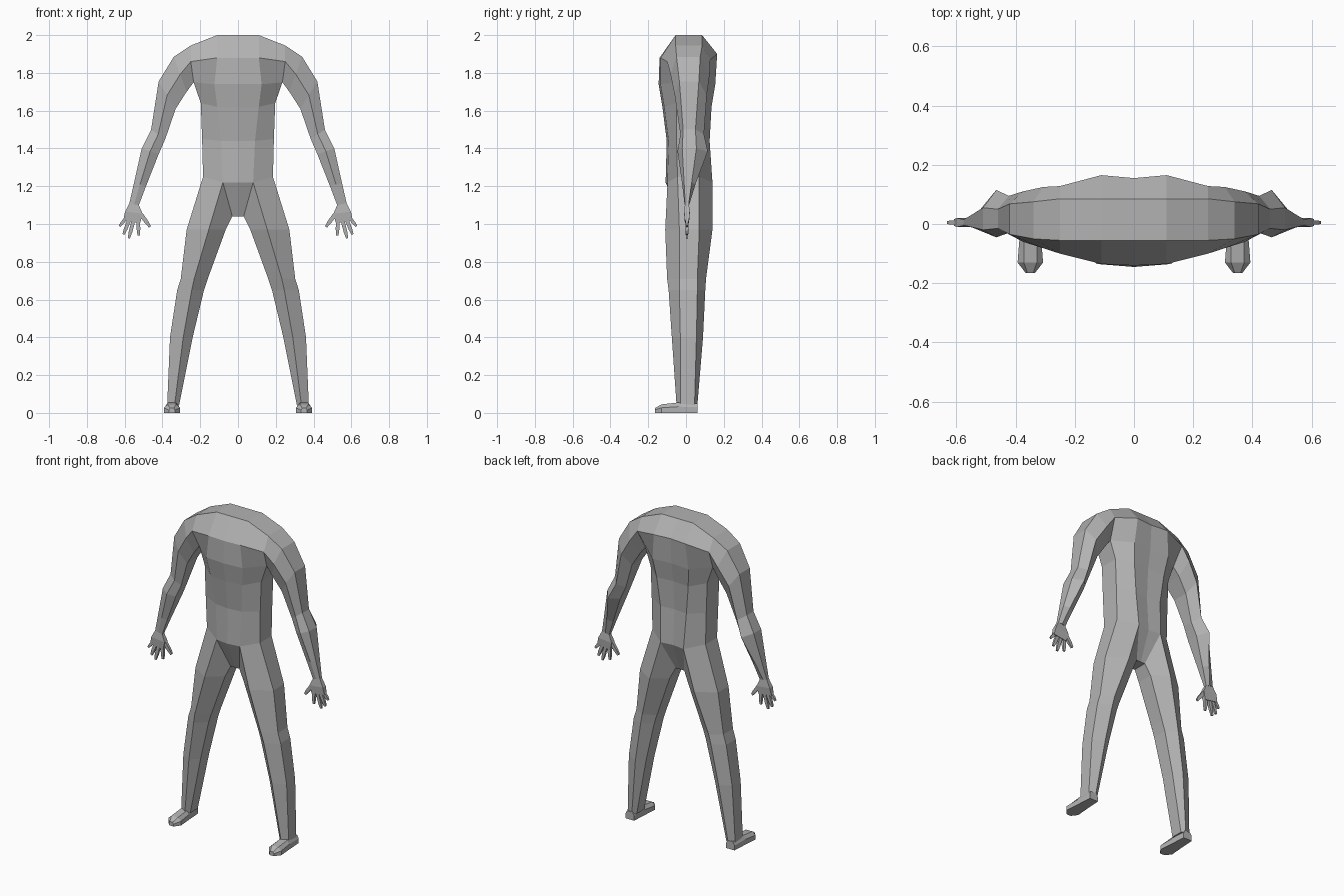
import bpy, bmesh
from mathutils import Vector

if "Cube" in bpy.data.objects:
    bpy.data.objects.remove(bpy.data.objects["Cube"])

grey = bpy.data.materials.new("plain grey")
grey.diffuse_color = (0.45, 0.45, 0.45, 1)
grey.use_nodes = True
grey.node_tree.nodes["Principled BSDF"].inputs["Base Color"].default_value = grey.diffuse_color


def face(bm, *pts):
    bm.faces.new([bm.verts.new(p) for p in pts])


def loft(bm, rings, cap_start=False, cap_end=True):
    """Join closed rings of points with quads."""
    for a, b in zip(rings, rings[1:]):
        n = len(a)
        for i in range(n):
            j = (i + 1) % n
            face(bm, a[i], a[j], b[j], b[i])
    if cap_start:
        face(bm, *rings[0])
    if cap_end:
        face(bm, *rings[-1])


def finish(bm, name):
    """Weld one half of the part and mirror it across x."""
    bmesh.ops.remove_doubles(bm, verts=bm.verts, dist=0.0005)
    bmesh.ops.recalc_face_normals(bm, faces=bm.faces)
    me = bpy.data.meshes.new(name)
    bm.to_mesh(me)
    bm.free()
    me.materials.append(grey)
    ob = bpy.data.objects.new(name, me)
    bpy.context.collection.objects.link(ob)
    mod = ob.modifiers.new("Mirror", 'MIRROR')
    mod.use_clip = True
    return ob


body = bmesh.new()


# --- torso: half rows running centre front -> side -> centre back
def torso_row(z, zs, xa, w, front, back, side_f, side_b):
    return [(0, front, z), (xa, front + .01, z), (w, side_f, zs),
            (w, side_b, zs), (xa, back, z), (0, back - .01, z)]


collar = [(0, -.14, 1.88), (.11, -.135, 1.88), (.25, -.1, 1.86),
          (.25, .128, 1.87), (.11, .165, 1.9), (0, .155, 1.9)]
rows = [collar,
        torso_row(1.74, 1.75, .125, .235, -.145, .155, -.05, .07),
        torso_row(1.62, 1.64, .11, .197, -.125, .135, -.05, .07),
        torso_row(1.44, 1.45, .09, .19, -.102, .125, -.05, .07),
        torso_row(1.22, 1.25, .08, .185, -.108, .14, -.045, .07)]
for r, (a, b) in enumerate(zip(rows, rows[1:])):
    for i in range(5):
        if r == 0 and i == 2:      # armhole stays open
            continue
        face(body, a[i], a[i + 1], b[i + 1], b[i])

# --- shoulder yoke: front slope, flat top, back slope
top_f = [(0, -.055, 2), (.11, -.055, 2), (.25, -.055, 1.945)]
top_b = [(x, .085, z) for x, _, z in top_f]
strips = [collar[:3], top_f, top_b, collar[:2:-1]]
for a, b in zip(strips, strips[1:]):
    for i in range(2):
        face(body, a[i], a[i + 1], b[i + 1], b[i])


# --- arm: six-sided rings from armhole to wrist
def arm_ring(ox, oz, ix, iz, tf, tb, f, b):
    mx, mz = (ox + ix) / 2, (oz + iz) / 2
    return [(ox, tf, oz), (ox, tb, oz), (mx, b, mz),
            (ix, tb, iz), (ix, tf, iz), (mx, f, mz)]


armhole = [top_f[2], top_b[2], collar[3], rows[1][3], rows[1][2], collar[2]]
loft(body, [armhole,
            arm_ring(.34, 1.885, .272, 1.70, -.05, .075, -.082, .125),
            arm_ring(.42, 1.755, .33, 1.61, -.035, .068, -.06, .11),
            arm_ring(.46, 1.50, .385, 1.45, -.015, .05, -.03, .095),
            arm_ring(.51, 1.40, .42, 1.37, -.02, .055, -.045, .115),
            arm_ring(.55, 1.22, .487, 1.20, -.01, .03, -.02, .05),
            arm_ring(.575, 1.11, .525, 1.10, -.004, .015, -.008, .018)])

# --- hip and crotch panels
hip = rows[-1]
cf, cb = (.03, -.03, 1.04), (.03, .06, 1.04)
mf, mb = (0, -.03, 1.04), (0, .06, 1.04)
face(body, hip[0], hip[1], cf, mf)
face(body, hip[5], hip[4], cb, mb)
face(body, mf, cf, cb, mb)


# --- leg: six-sided rings from hip to ankle
def leg_ring(z, xi, xm, xo, f, b, sf, sb):
    return [(xm, f, z), (xo, sf, z), (xo, sb, z),
            (xm, b, z), (xi, sb, z), (xi, sf, z)]


loft(body, [[hip[1], hip[2], hip[3], hip[4], cb, cf],
            leg_ring(.97, .065, .155, .272, -.11, .14, -.035, .07),
            leg_ring(.71, .16, .232, .303, -.1, .106, -.035, .06),
            leg_ring(.65, .18, .245, .322, -.092, .102, -.035, .06),
            leg_ring(.40, .24, .29, .36, -.075, .09, -.03, .055),
            leg_ring(.04, .312, .336, .375, -.05, .06, -.03, .045)])
finish(body, "body")

# --- foot: six-sided sections from heel to toe
foot = bmesh.new()
sections = []
for y, wide, flat, h in [(.06, .03, .02, .05), (-.04, .036, .022, .055),
                         (-.13, .043, .022, .045), (-.165, .016, .01, .025)]:
    sections.append([(.35 + x, y, z) for x, z in
                     [(-wide, .0), (wide, .0), (wide, h * .6),
                      (flat, h), (-flat, h), (-wide, h * .6)]])
loft(foot, sections, True)
finish(foot, "foot")


# --- hand: flat palm with four fingers and a thumb
def slab(xl, zl, xr, zr, t):
    return [(xl, .005 - t, zl), (xr, .005 - t, zr),
            (xr, .005 + t, zr), (xl, .005 + t, zl)]


hand = bmesh.new()
loft(hand, [slab(.525, 1.10, .575, 1.11, .010),
            slab(.505, 1.055, .598, 1.065, .015),
            slab(.518, 1.005, .608, 1.018, .011)], True)


def finger(x0, z0, x1, z1, r):
    a, b = Vector((x0, 0, z0)), Vector((x1, 0, z1))
    d = (b - a).normalized()
    s = Vector((-d.z, 0, d.x))
    rings = []
    for t, k in [(0, 1), (.6, .95), (1, .6)]:
        p, w = a.lerp(b, t), s * r * k
        rings.append(slab(p.x - w.x, p.z - w.z, p.x + w.x, p.z + w.z, r * k * .8))
    loft(hand, rings, True)


for f in [(.528, 1.015, .526, .94, .010), (.555, 1.012, .578, .924, .010),
          (.578, 1.016, .606, .945, .010), (.598, 1.025, .627, .988, .009),
          (.513, 1.05, .466, .985, .011)]:
    finger(*f)
finish(hand, "hand")
